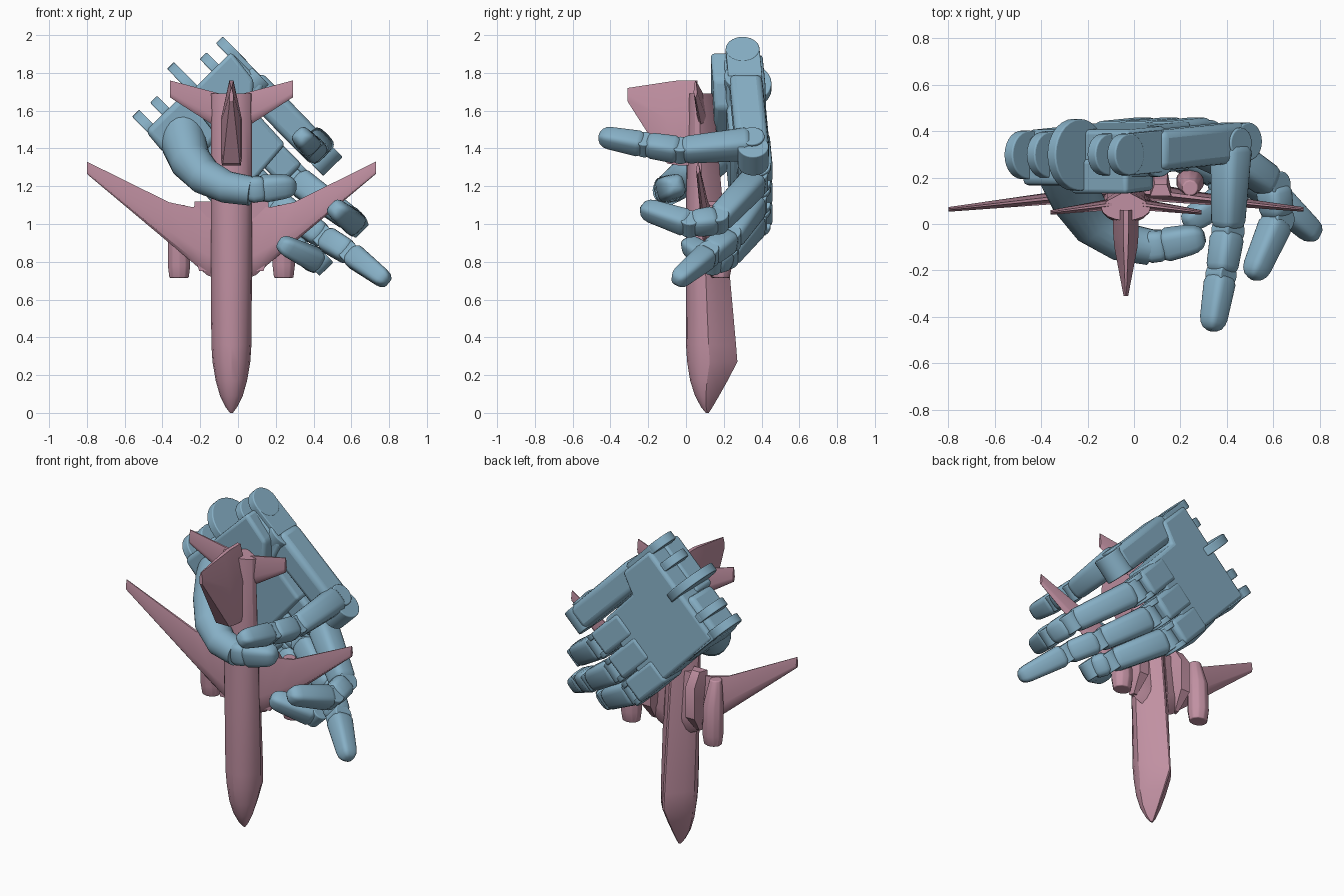
import bpy, bmesh, math
from mathutils import Vector as V

if "Cube" in bpy.data.objects:
    bpy.data.objects.remove(bpy.data.objects["Cube"])


def material(name, rgb):
    m = bpy.data.materials.new(name)
    m.diffuse_color = (*rgb, 1)
    m.use_nodes = True
    m.node_tree.nodes["Principled BSDF"].inputs["Base Color"].default_value = m.diffuse_color
    return m


BLUE = material("hand_blue", (0.24, 0.43, 0.56))
PINK = material("plane_pink", (0.53, 0.28, 0.36))
CX = -0.035                                   # plane centreline
ACROSS = V((0.71, 0, 0.70)).normalized()      # direction across the knuckles


def skin(name, rings, mat, bevel=0, angle=35):
    """Closed surface through rings of equal point count."""
    bm = bmesh.new()
    vs = [[bm.verts.new(p) for p in r] for r in rings]
    n = len(rings[0])
    for a, b in zip(vs, vs[1:]):
        for i in range(n):
            j = (i + 1) % n
            bm.faces.new((a[i], a[j], b[j], b[i]))
    bm.faces.new(vs[0][::-1])
    bm.faces.new(vs[-1])
    bmesh.ops.recalc_face_normals(bm, faces=bm.faces)
    me = bpy.data.meshes.new(name)
    bm.to_mesh(me)
    bm.free()
    ob = bpy.data.objects.new(name, me)
    bpy.context.collection.objects.link(ob)
    me.materials.append(mat)
    if bevel:
        mod = ob.modifiers.new("bevel", 'BEVEL')
        mod.width, mod.segments, mod.limit_method = bevel, 3, 'ANGLE'
    bpy.context.view_layer.objects.active = ob
    bpy.ops.object.select_all(action='DESELECT')
    ob.select_set(True)
    bpy.ops.object.shade_smooth_by_angle(angle=math.radians(angle))
    return ob


def P(u, w, y):
    """Hand frame: u toward the fingers, w across the palm, y world depth."""
    return V((0.70 * u + 0.71 * w, y + 0.07 * (u + 1.1), -0.71 * u + 0.70 * w))


def slab(name, outline, y0, y1, bevel=0.02):
    return skin(name, [[P(u, w, y) for u, w in outline] for y in (y0, y1)], BLUE, bevel)


def section(c, t, hw, ht, n=24, e=3.4):
    """Rounded-square ring at c, perpendicular to t."""
    s = (ACROSS - t * ACROSS.dot(t)).normalized()
    k = t.cross(s)
    out = []
    for i in range(n):
        a = 2 * math.pi * i / n
        ca, sa = math.cos(a), math.sin(a)
        f = lambda q: math.copysign(abs(q) ** (2 / e), q)
        out.append(c + s * hw * f(ca) + k * ht * f(sa))
    return out


def segment(name, a, b, ra, rb, tip=False):
    """Finger bone from a to b with rounded ends."""
    a, b = V(a), V(b)
    L = (b - a).length
    t = (b - a) / L
    cap = min(0.7 * rb, 0.3 * L) if not tip else min(1.1 * rb, 0.5 * L)
    st = [(0, .6 * ra), (.012, .85 * ra), (.035, ra), (L - cap, rb), (L - cap * .55, rb * .9),
          (L - cap * .2, rb * .68), (L, rb * .35)]
    return skin(name, [section(a + t * d, t, r, r) for d, r in st], BLUE)


def disc(name, c, r, half, axis=ACROSS, n=28):
    """Short cylinder whose axis runs across the hand."""
    c = V(c)
    k = V((0, 1, 0))
    m = axis.cross(k)
    ring = lambda d: [c + axis * d + (k * math.cos(q) + m * math.sin(q)) * r
                      for q in (2 * math.pi * i / n for i in range(n))]
    return skin(name, [ring(-half), ring(half)], BLUE, 0.006)


# ---- Plane: fuselage standing on its nose, round top and keeled belly
def hull(z, hw, y0, y1):
    ym = y0 + (y1 - y0) * 0.45
    pts = [V((CX + hw * math.cos(math.pi * i / 8), ym - (ym - y0) * math.sin(math.pi * i / 8), z))
           for i in range(9)]
    return pts + [V((CX - hw * .75, ym + (y1 - ym) * .42, z)), V((CX - hw * .05, y1, z)),
                  V((CX + hw * .05, y1, z)), V((CX + hw * .75, ym + (y1 - ym) * .42, z))]


skin("fuselage", [hull(*s) for s in (
    (0, .008, .105, .12), (.03, .03, .08, .14), (.09, .06, .048, .175), (.17, .083, .022, .22),
    (.27, .1, .006, .272), (.36, .106, 0, .265), (.75, .109, 0, .23), (1.1, .109, 0, .195),
    (1.5, .109, .005, .16), (1.69, .107, .015, .14))], PINK, angle=25)


# Lifting surfaces: span stations (offset, leading z, trailing z, y, half thickness)
def wing(name, side, stations):
    rings = []
    for o, z0, z1, y, h in stations:
        x, c = CX + side * o, z1 - z0
        rings.append([V((x, y + dy * h, z0 + f * c)) for f, dy in
                      ((0, 0), (.08, -.55), (.3, -1), (1, -.25), (1, .25), (.3, 1), (.08, .55))])
    skin(name, rings, PINK, angle=30)


for label, s in (("right", 1), ("left", -1)):
    wing(label + "_wing", s, [(.06, .70, 1.09, .14, .04), (.13, .73, 1.09, .135, .037),
                              (.21, .80, 1.09, .125, .033), (.33, .90, 1.115, .11, .026),
                              (.765, 1.265, 1.33, .063, .01)])
    wing(label + "_tailplane", s, [(.06, 1.50, 1.69, .085, .025), (.325, 1.67, 1.76, .05, .01)])
    # engine pod and belly fairing under each wing
    ex = CX + s * .277

    def pod(z, rx, ry, y):
        return [V((ex + rx * math.cos(q), y + ry * math.sin(q), z))
                for q in (2 * math.pi * (i + .5) / 10 for i in range(10))]
    skin(label + "_engine", [pod(.715, .054, .047, .185), pod(.78, .062, .06, .185),
                             pod(.95, .06, .058, .18), pod(1.1, .035, .035, .155)], PINK, .006)
    fx = CX + s * .15
    skin(label + "_root_fairing", [[V((fx + q * a, y, z)) for q, a, y in
                                    ((-1, h, .12), (1, h, .12), (1, h * .6, d), (-1, h * .6, d))]
                                   for z, h, d in ((.75, .02, .15), (.85, .05, .225),
                                                   (1.04, .05, .225), (1.12, .045, .17))], PINK)

# Tail fin, widest along its base
skin("tail_fin", [[V((CX + k * h, y, z0 + (z1 - z0) * f)) for k, f in
                   ((-.9, 0), (-1, .08), (-1, .55), (-.2, 1), (.2, 1), (1, .55), (1, .08), (.9, 0))]
                  for y, h, z0, z1 in ((.06, .055, 1.31, 1.76), (-.04, .055, 1.31, 1.76),
                                       (-.10, .05, 1.32, 1.752), (-.31, .01, 1.65, 1.72))],
     PINK, angle=30)

# ---- Hand: palm plate with finger mounts
slab("palm", [(-1.38, .71), (-1.38, 1.32), (-1.14, 1.32), (-1.1, 1.19), (-.84, 1.18), (-.80, .70)],
     .215, .425)
slab("palm_heel", [(-1.39, .98), (-1.39, 1.32), (-1.2, 1.3), (-1.1, 1.19), (-1.1, .95)], .15, .3)
slab("thumb_mount", [(-1.41, .70), (-1.41, .98), (-1.12, .98), (-1.1, .70), (-1.29, .69)], .185, .4,
     .03)

# Knuckle blocks with a hinge tongue between forked ends
for i, w in enumerate((.765, .925, 1.09)):
    slab(f"knuckle_block_{i}", [(-.95, w - .078), (-.95, w + .078), (-.70, w + .078),
                                (-.70, w - .078)], .25, .432, .025)
    for s in (-1, 1):
        disc(f"knuckle_lug_{i}_{s}", P(-.70, w + s * .06, .345), .075, .016)

# Outer finger metacarpal with round hinges at both ends
slab("outer_metacarpal", [(-1.2, 1.2), (-1.2, 1.36), (-.66, 1.355), (-.66, 1.2)], .235, .41, .035)
disc("outer_hinge", P(-1.2, 1.28, .31), .1, .06)
disc("outer_knuckle", P(-.66, 1.278, .325), .082, .072)

# Wrist lugs
for i, (u, w, r) in enumerate(((-1.39, 1.32, .09), (-1.39, 1.2, .09), (-1.41, 1.04, .155),
                               (-1.40, .85, .1), (-1.41, .73, .105))):
    disc(f"wrist_lug_{i}", P(u, w, .32), r, .026)
    slab(f"wrist_web_{i}", [(u, w - .024), (u, w + .024), (u + .2, w + .024), (u + .2, w - .024)],
         .32 - min(r, .1), .32 + min(r, .1), .005)

# Fingers: joint positions and radii
FINGERS = {
    "outer_finger": ([(.42, .35, 1.425), (.405, -.03, 1.39), (.375, -.22, 1.42), (.335, -.46, 1.465)],
                     (.077, .064, .060, .052)),
    "second_finger": ([(.315, .37, 1.23), (.60, .17, 1.02), (.62, .02, 1.0), (.51, -.235, 1.085)],
                      (.076, .067, .064, .054)),
    "third_finger": ([(.2, .365, 1.11), (.46, .235, .925), (.6, .12, .84), (.79, -.055, .695)],
                     (.076, .067, .064, .05)),
    "fourth_finger": ([(.08, .365, 1.01), (.36, .22, .835), (.43, .14, .80), (.22, .0, .90)],
                      (.076, .067, .064, .052)),
}
for name, (pts, r) in FINGERS.items():
    for k in range(3):
        segment(f"{name}_bone_{k}", pts[k], pts[k + 1], r[k], r[k + 1], tip=k == 2)
        disc(f"{name}_joint_{k}", pts[k], r[k] * .85, r[k] * .8)

# Thumb: thick base curving round the front of the fuselage, then the tip
path = [V(p) for p in ((-.30, .27, 1.50), (-.285, .20, 1.42), (-.25, .11, 1.33),
                       (-.175, .0, 1.25), (-.06, -.075, 1.195), (.07, -.10, 1.175))]
rad = (.12, .12, .11, .097, .085, .078)
rings = []
for i, p in enumerate(path):
    t = (path[min(i + 1, 5)] - path[max(i - 1, 0)]).normalized()
    side = t.cross(V((0, 1, .3))).normalized()
    up = side.cross(t)
    rings.append([p + (side * math.cos(q) + up * math.sin(q)) * rad[i]
                  for q in (2 * math.pi * j / 20 for j in range(20))])
skin("thumb_base", rings, BLUE, angle=40)
segment("thumb_joint", (.04, -.10, 1.18), (.15, -.09, 1.19), .07, .068)
segment("thumb_tip", (.11, -.095, 1.185), (.305, -.055, 1.205), .07, .063, tip=True)
